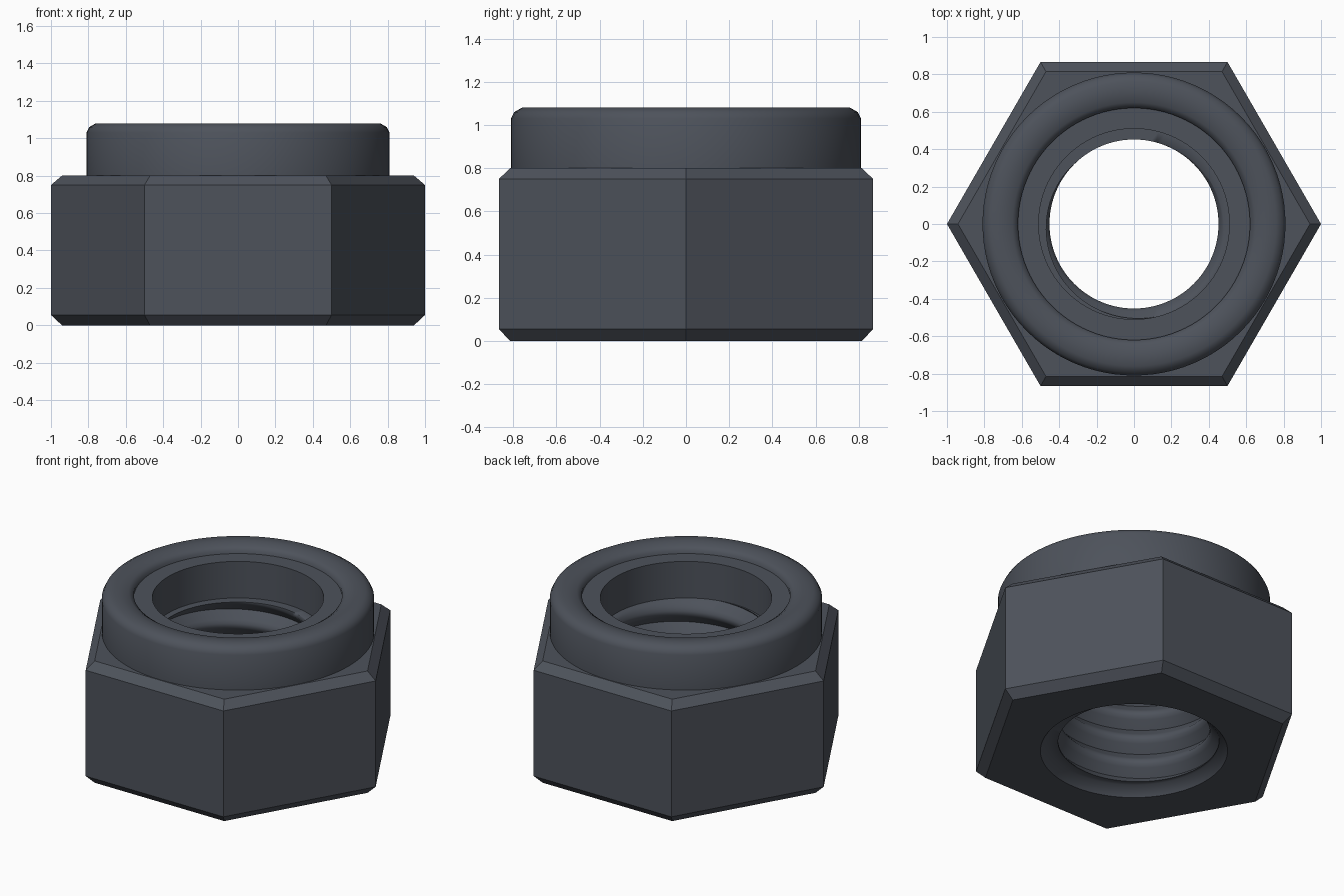
import bpy, bmesh, math

if "Cube" in bpy.data.objects:
    bpy.data.objects.remove(bpy.data.objects["Cube"])

N = 96                      # segments around the axis (multiple of 6)
BORE_TOP, LEAD = 0.79, 0.06  # thread end and lead-in chamfer heights
PITCH = 0.165

steel = bpy.data.materials.new("dark_steel")
steel.diffuse_color = (0.075, 0.085, 0.105, 1)
steel.use_nodes = True
steel.node_tree.nodes["Principled BSDF"].inputs["Base Color"].default_value = steel.diffuse_color


def loft(name, column, smooth_deg):
    """Sweep column(t) -> [(radius, z), ...] around the z axis, t in 0..1."""
    bm = bmesh.new()
    cols = []
    for i in range(N + 1):
        a = 2 * math.pi * i / N
        cols.append([bm.verts.new((r * math.cos(a), r * math.sin(a), z))
                     for r, z in column(i / N)])
    for c, d in zip(cols, cols[1:]):
        for j in range(len(c) - 1):
            bm.faces.new((c[j], d[j], d[j + 1], c[j + 1]))
    bmesh.ops.remove_doubles(bm, verts=bm.verts, dist=1e-4)
    for f in bm.faces:
        f.smooth = True
    for e in bm.edges:
        e.smooth = e.calc_face_angle(0) < math.radians(smooth_deg)
    mesh = bpy.data.meshes.new(name)
    bm.to_mesh(mesh)
    bm.free()
    mesh.materials.append(steel)
    obj = bpy.data.objects.new(name, mesh)
    bpy.context.collection.objects.link(obj)
    return obj


def hex_column(t):
    # distance to a hexagon side, with corners on the x axis
    a = (2 * math.pi * t) % (math.pi / 3) - math.pi / 6
    k = 1 / math.cos(a)
    wide, inset = 0.866 * k, 0.815 * k
    return [(0.557, 0), (inset, 0), (wide, 0.055), (wide, 0.75),
            (inset, 0.8), (0.805, 0.8)]


def collar_column(t):
    # collar wall with its lip rolled inward
    return [(0.81, 0.8), (0.81, 1.03), (0.795, 1.06), (0.76, 1.08),
            (0.70, 1.08), (0.65, 1.07), (0.62, 1.05), (0.62, 1.0)]


def insert_column(t):
    # locking ring seated under the lip
    return [(0.62, 1.03), (0.51, 1.03), (0.51, BORE_TOP)]


THREAD = [(0, 0.51), (0.3, 0.467), (0.42, 0.452), (0.58, 0.452),
          (0.7, 0.467), (1, 0.51)]


def thread_radius(phase):
    phase %= 1
    for (p0, r0), (p1, r1) in zip(THREAD, THREAD[1:]):
        if phase <= p1:
            return r0 + (r1 - r0) * (phase - p0) / (p1 - p0)


def thread_column(t):
    # helical thread clipped between lead-in chamfer and locking ring
    pts = [(0.557, 0), (0.51, LEAD)]
    for k in range(-2, 7):
        for p, r in THREAD[:-1]:
            z = (k + p + t) * PITCH
            if not LEAD < z < BORE_TOP:
                z = min(max(z, LEAD), BORE_TOP)
                r = thread_radius(z / PITCH - t)
            pts.append((r, z))
    pts.append((0.51, BORE_TOP))
    return pts[::-1]


loft("hex_body", hex_column, 30)
loft("collar", collar_column, 75)
loft("locking_ring", insert_column, 30)
loft("threaded_bore", thread_column, 60)
